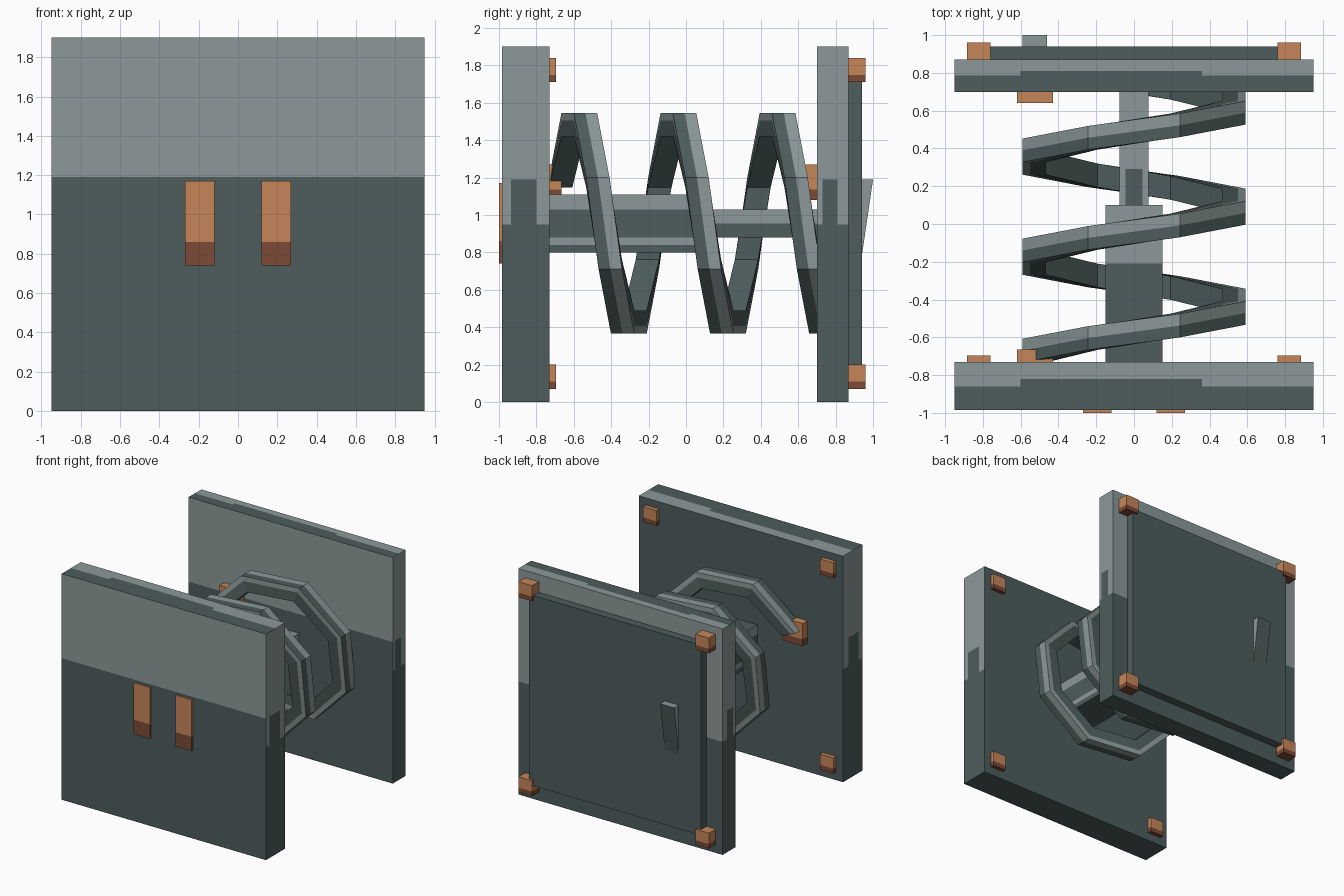
import bpy, bmesh, math
from mathutils import Vector

if "Cube" in bpy.data.objects:
    bpy.data.objects.remove(bpy.data.objects["Cube"], do_unlink=True)


def srgb(r, g, b):
    lin = lambda c: ((c / 255 + 0.055) / 1.055) ** 2.4 if c > 10 else c / 255 / 12.92
    return (lin(r), lin(g), lin(b), 1.0)


def material(name, colour):
    m = bpy.data.materials.new(name)
    m.use_nodes = True
    m.diffuse_color = colour
    bsdf = next(n for n in m.node_tree.nodes if n.type == 'BSDF_PRINCIPLED')
    bsdf.inputs["Base Color"].default_value = colour
    bsdf.inputs["Roughness"].default_value = 0.9
    return m


LIGHT = material("light steel", srgb(140, 153, 153))
DARK = material("dark steel", srgb(77, 93, 92))
COPPER = material("copper", srgb(198, 134, 89))
BROWN = material("dark copper", srgb(125, 74, 54))
STEEL, METAL = (LIGHT, DARK), (COPPER, BROWN)


def finish(bm, name, mats, rule=None):
    """Turn a bmesh into an object; rule(centre, normal) gives the material slot."""
    bmesh.ops.recalc_face_normals(bm, faces=bm.faces[:])
    bm.normal_update()
    if rule:
        for f in bm.faces:
            f.material_index = int(rule(f.calc_center_median(), f.normal))
    me = bpy.data.meshes.new(name)
    bm.to_mesh(me)
    bm.free()
    for m in mats:
        me.materials.append(m)
    ob = bpy.data.objects.new(name, me)
    bpy.context.collection.objects.link(ob)
    return ob


def box(name, lo, hi, mats, rule=None, cuts=()):
    """Box from corner to corner, sliced at (axis, position) planes."""
    bm = bmesh.new()
    bmesh.ops.create_cube(bm, size=1)
    for v in bm.verts:
        v.co = Vector([lo[i] + (v.co[i] + 0.5) * (hi[i] - lo[i]) for i in range(3)])
    for axis, pos in cuts:
        n = Vector((0, 0, 0))
        n[axis] = 1
        bmesh.ops.bisect_plane(bm, geom=bm.verts[:] + bm.edges[:] + bm.faces[:],
                               plane_co=n * pos, plane_no=n)
    return finish(bm, name, mats, rule)


def two_tone(name, lo, hi, split):
    """Copper block with a darker foot."""
    z = lo[2] + (hi[2] - lo[2]) * split
    box(name, lo, hi, METAL, lambda c, n: c.z < z, [(2, z)])


# End plates: pale upper part, dark lower part with a raised tab on each edge
def plate(name, y0, y1, bump, top_split, top_bump, pale_back):
    def rule(c, n):
        if n.y < -0.5:
            return c.z < 1.19
        if n.y > 0.5:
            return c.z < 0.95 if pale_back else 1
        if n.z > 0.5:
            return c.y < (top_bump if -0.6 < c.x < 0.36 else top_split)
        if n.z < -0.5:
            return 1
        return c.z < (1.19 if bump[0] < c.y < bump[1] else 0.95)
    cuts = [(2, 0.95), (2, 1.19), (1, bump[0]), (1, bump[1]),
            (1, top_split), (1, top_bump), (0, -0.6), (0, 0.36)]
    box(name, (-0.95, y0, 0), (0.95, y1, 1.9), STEEL, rule, cuts)


plate("front_plate", -0.985, -0.73, (-0.935, -0.80), -0.86, -0.82, False)
plate("back_plate", 0.70, 0.87, (0.73, 0.81), 0.785, 0.81, True)
box("back_panel", (-0.80, 0.86, 0.15), (0.80, 0.94, 1.75), [DARK])

# Corner studs on the rear of both plates
for side, y0, y1 in (("front", -0.74, -0.695), ("back", 0.86, 0.96)):
    for level, z in (("lower", 0.07), ("upper", 1.71)):
        for hand, x in (("left", 0.76), ("right", -0.885)):
            two_tone(f"{side}_{level}_{hand}_stud", (x, y0, z),
                     (x + 0.125, y1, z + 0.13), 0.3)

# Slots on the front face
for hand, x in (("left", 0.12), ("right", -0.27)):
    two_tone(f"front_{hand}_slot", (x, -1.0, 0.74), (x + 0.15, -0.98, 1.17), 0.28)

# Clips that hold the spring ends
two_tone("front_spring_clip", (-0.62, -0.74, 1.08), (-0.43, -0.665, 1.27), 0.3)
two_tone("back_spring_clip", (-0.62, 0.64, 1.08), (-0.43, 0.71, 1.27), 0.3)

# Telescopic shaft
box("shaft_sleeve", (-0.152, -0.74, 0.80), (0.152, 0.10, 1.11), STEEL,
    lambda c, n: c.y < -0.21 if n.z > 0.5 else not (c.z > 1.03 or 0.84 < c.z < 0.88),
    [(1, -0.21), (2, 1.03), (2, 0.84), (2, 0.88)])
box("shaft_rod", (-0.077, 0.05, 0.88), (0.077, 0.72, 1.03), STEEL,
    lambda c, n: (c.y < 0.29 and abs(c.x) < 0.045) if n.z > 0.5 else c.z < 0.955,
    [(2, 0.955), (1, 0.29), (0, -0.045), (0, 0.045)])


# Eight-sided coil spring with a square section
def spring():
    bm = bmesh.new()
    outer, inner, edge, half = 0.59, 0.465, 0.55, 0.0625
    section = [(inner, -half), (edge, -half), (outer, -half), (outer, 0.0),
               (outer, half), (edge, half), (inner, half)]
    pale = {1, 3, 4}
    rings = []
    for i in range(23):
        a = math.radians(157.5 - 45 * i)
        y = -0.67 + 0.53 * i / 8
        k = 1 / math.cos(math.radians(22.5))
        rings.append([bm.verts.new((r * k * math.cos(a), y + dy, 0.955 + r * k * math.sin(a)))
                      for r, dy in section])
    count = len(section)
    for r0, r1 in zip(rings, rings[1:]):
        for j in range(count):
            n = (j + 1) % count
            f = bm.faces.new((r0[j], r0[n], r1[n], r1[j]))
            f.material_index = 0 if j in pale else 1
    for r in (rings[0], rings[-1]):
        bm.faces.new(r).material_index = 1
    finish(bm, "coil_spring", STEEL)


spring()

# Wedge handle on the back panel
bm = bmesh.new()
profile = [(0.93, 1.19), (1.0, 1.19), (0.94, 0.78), (0.93, 0.78)]
ends = [[bm.verts.new((x, y, z)) for y, z in profile] for x in (-0.59, -0.46)]
for e in ends:
    bm.faces.new(e)
for j in range(4):
    n = (j + 1) % 4
    bm.faces.new((ends[0][j], ends[0][n], ends[1][n], ends[1][j]))
finish(bm, "wedge_handle", STEEL, lambda c, n: n.y > 0.5)
